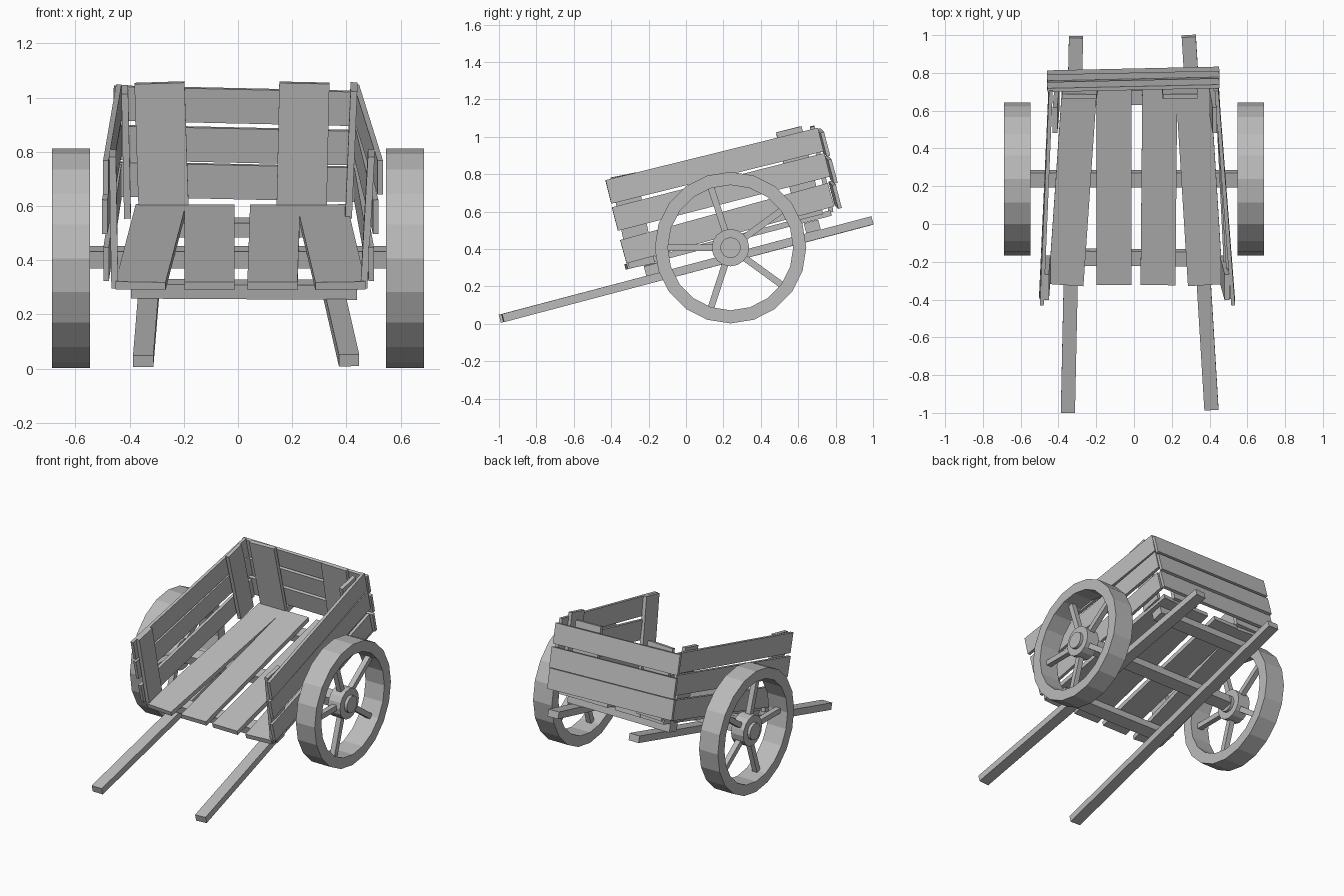
import bpy, bmesh, math
from mathutils import Vector, Matrix

if "Cube" in bpy.data.objects:
    bpy.data.objects.remove(bpy.data.objects["Cube"])

grey = bpy.data.materials.new("weathered_grey")
grey.use_nodes = True
COLOUR = (0.5, 0.5, 0.5, 1)
grey.diffuse_color = COLOUR
grey.node_tree.nodes["Principled BSDF"].inputs["Base Color"].default_value = COLOUR

# The whole cart tips forward: ALONG runs up the bed, UP stands square to it
TILT = math.atan(0.2625)
ALONG = Vector((0, math.cos(TILT), math.sin(TILT)))
UP = Vector((0, -math.sin(TILT), math.cos(TILT)))
SIDE = Vector((1, 0, 0))


def finish(name, bm):
    bmesh.ops.recalc_face_normals(bm, faces=bm.faces)
    mesh = bpy.data.meshes.new(name)
    bm.to_mesh(mesh)
    bm.free()
    mesh.materials.append(grey)
    obj = bpy.data.objects.new(name, mesh)
    bpy.context.collection.objects.link(obj)
    return obj


def plank(name, a, b, width, thick, normal):
    """Box running from a to b, its broad face turned towards normal."""
    a, b = Vector(a), Vector(b)
    x = (b - a).normalized()
    y = normal.cross(x).normalized()
    z = x.cross(y)
    frame = Matrix((x, y, z)).transposed().to_4x4()
    size = Matrix.Diagonal(((b - a).length, width, thick, 1))
    bm = bmesh.new()
    bmesh.ops.create_cube(bm, size=1,
                          matrix=Matrix.Translation((a + b) / 2) @ frame @ size)
    return finish(name, bm)


def drum(bm, centre, radius, depth, sides):
    bmesh.ops.create_cone(bm, cap_ends=True, segments=sides, radius1=radius,
                          radius2=radius, depth=depth,
                          matrix=Matrix.Translation(centre) @ Matrix.Rotation(math.pi / 2, 4, 'Y'))


# Shafts
plank("right_shaft", (-0.35, -0.995, 0.027), (-0.307, 0.99, 0.55), 0.075, 0.045, UP)
plank("left_shaft", (0.41, -0.98, 0.03), (0.29, 0.995, 0.553), 0.075, 0.045, UP)

# Cross beams and axle
plank("front_cross_beam", (-0.395, -0.175, 0.295), (0.44, -0.18, 0.29), 0.08, 0.055, UP)
plank("back_cross_beam", (-0.38, 0.675, 0.52), (0.38, 0.675, 0.52), 0.08, 0.055, UP)
plank("axle", (-0.56, 0.24, 0.41), (0.56, 0.24, 0.41), 0.08, 0.065, UP)

# Floor boards, the outer two splayed towards the front
for i, (front, back) in enumerate([(-0.36, -0.285), (-0.105, -0.105),
                                   (0.127, 0.137), (0.378, 0.31)]):
    plank(f"floor_board_{i + 1}", (front, -0.32, 0.305), (back, 0.77, 0.591),
          0.185, 0.03, UP)

# Side boards: front and back heights, then front x for each side
rows = [("lower", (-0.335, 0.385), (0.775, 0.69), -0.487, 0.492),
        ("middle", (-0.38, 0.56), (0.755, 0.85), -0.492, 0.508),
        ("upper", (-0.415, 0.705), (0.72, 0.985), -0.488, 0.525)]
for label, front, back, xr, xl in rows:
    plank(f"right_{label}_side_board", (xr, *front), (-0.44, *back), 0.13, 0.02, SIDE)
    plank(f"left_{label}_side_board", (xl, *front), (0.437, *back), 0.13, 0.02, SIDE)

# Posts inside the side boards
plank("right_front_post", (-0.455, -0.235, 0.31), (-0.463, -0.335, 0.795), 0.14, 0.025, SIDE)
plank("left_front_post", (0.465, -0.235, 0.31), (0.492, -0.335, 0.795), 0.14, 0.025, SIDE)
plank("right_back_post", (-0.408, 0.665, 0.57), (-0.418, 0.55, 1.03), 0.14, 0.025, SIDE)
plank("left_back_post", (0.408, 0.665, 0.57), (0.428, 0.55, 1.04), 0.14, 0.025, SIDE)

# Tail boards and the two posts that hold them
for label, y, z in [("lower", 0.797, 0.69), ("middle", 0.775, 0.825), ("upper", 0.735, 0.97)]:
    plank(f"{label}_tail_board", (-0.46, y - 0.01, z + 0.01), (0.452, y + 0.01, z - 0.01),
          0.13, 0.02, ALONG)
plank("right_tail_post", (-0.275, 0.775, 0.6), (-0.29, 0.675, 1.055), 0.185, 0.025, ALONG)
plank("left_tail_post", (0.235, 0.775, 0.6), (0.245, 0.675, 1.055), 0.185, 0.025, ALONG)

# Wheels: faceted rim, hub, axle cap and five spokes
WHEEL_Y, WHEEL_Z, RADIUS, INNER, SEGMENTS = 0.238, 0.407, 0.405, 0.335, 20
for label, cx in [("right", -0.617), ("left", 0.617)]:
    centre = Vector((cx, WHEEL_Y, WHEEL_Z))
    bm = bmesh.new()
    rings = []
    for i in range(SEGMENTS):
        a = math.tau * i / SEGMENTS
        out = Vector((0, math.cos(a), math.sin(a)))
        rings.append([bm.verts.new(centre + out * r + SIDE * dx)
                      for r, dx in [(INNER, -0.07), (RADIUS, -0.07), (RADIUS, 0.07), (INNER, 0.07)]])
    for i, ring in enumerate(rings):
        following = rings[(i + 1) % SEGMENTS]
        for j in range(4):
            k = (j + 1) % 4
            bm.faces.new((ring[j], ring[k], following[k], following[j]))
    finish(f"{label}_wheel_rim", bm)

    bm = bmesh.new()
    drum(bm, centre, 0.1, 0.09, 16)
    drum(bm, centre, 0.055, 0.13, 16)
    finish(f"{label}_wheel_hub", bm)

    for i in range(5):
        a = math.pi + math.tau * i / 5
        out = Vector((0, math.cos(a), math.sin(a)))
        plank(f"{label}_wheel_spoke_{i + 1}", centre + out * 0.08, centre + out * 0.345,
              0.035, 0.035, SIDE)
